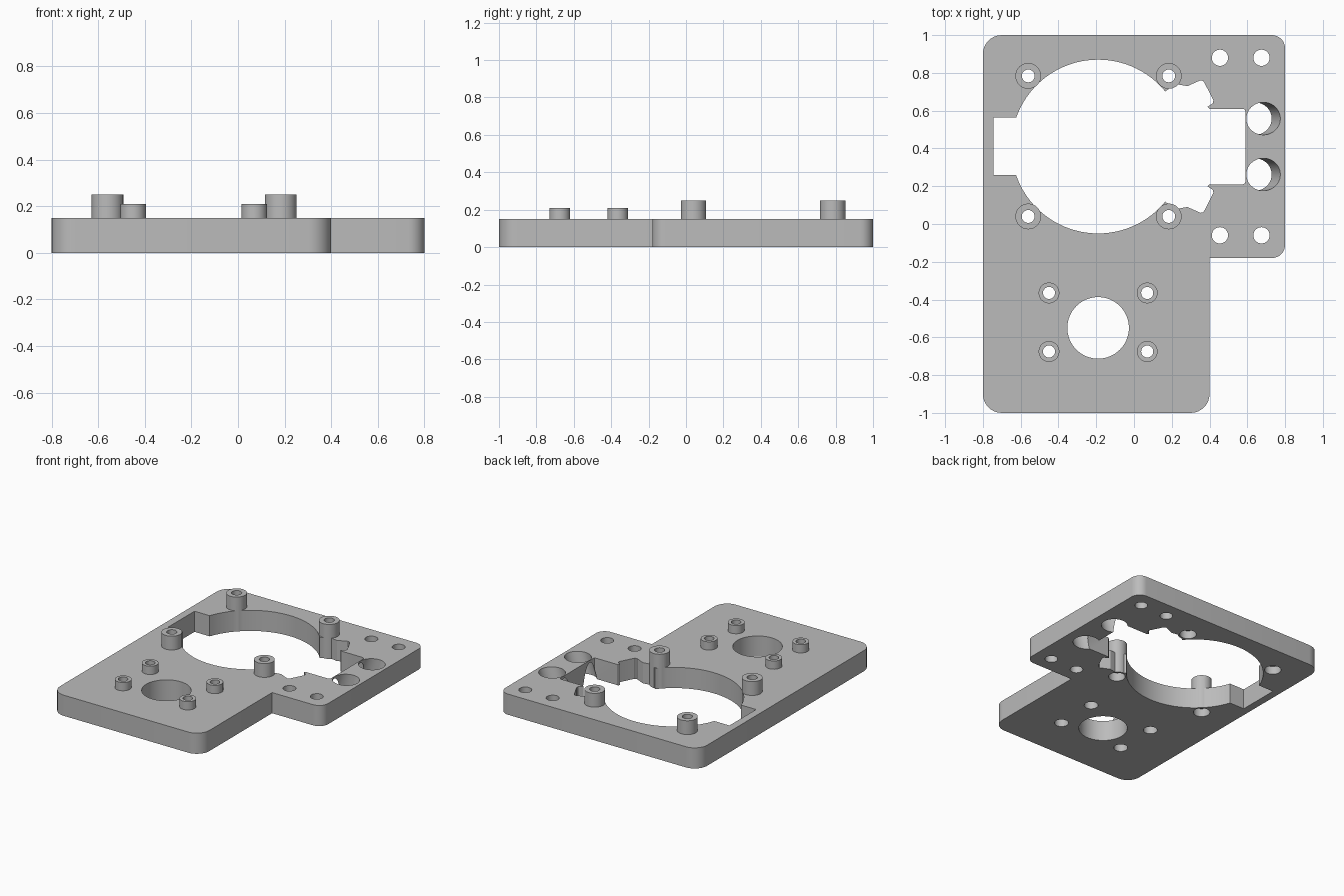
import bpy, bmesh, math
from mathutils import Matrix

if "Cube" in bpy.data.objects:
    bpy.data.objects.remove(bpy.data.objects["Cube"])

T = 0.15          # plate thickness
CX, CY = -0.19, 0.41   # centre of the large opening

grey = bpy.data.materials.new("light grey")
grey.use_nodes = True
colour = (0.5, 0.5, 0.5, 1)
grey.diffuse_color = colour
grey.node_tree.nodes["Principled BSDF"].inputs["Base Color"].default_value = colour


def finish(bm, name):
    bmesh.ops.recalc_face_normals(bm, faces=bm.faces)
    mesh = bpy.data.meshes.new(name)
    bm.to_mesh(mesh)
    bm.free()
    mesh.materials.append(grey)
    ob = bpy.data.objects.new(name, mesh)
    bpy.context.scene.collection.objects.link(ob)
    return ob


def prism(name, points, z0, z1):
    """Extrude a flat outline from z0 to z1."""
    bm = bmesh.new()
    face = bm.faces.new([bm.verts.new((x, y, z0)) for x, y in points])
    side = bmesh.ops.extrude_face_region(bm, geom=[face])["geom"]
    bmesh.ops.translate(bm, vec=(0, 0, z1 - z0),
                        verts=[v for v in side if isinstance(v, bmesh.types.BMVert)])
    return finish(bm, name)


def cylinder(name, x, y, r, z0, z1, tilt=0, n=48):
    bm = bmesh.new()
    place = Matrix.Translation((x, y, (z0 + z1) / 2)) @ Matrix.Rotation(tilt, 4, 'Y')
    bmesh.ops.create_cone(bm, cap_ends=True, segments=n, radius1=r, radius2=r,
                          depth=z1 - z0, matrix=place)
    return finish(bm, name)


def rounded(corners, steps=8):
    """Outline with each (x, y, radius) right-angled corner rounded."""
    out = []
    for i, (x, y, r) in enumerate(corners):
        if r == 0:
            out.append((x, y))
            continue
        px, py, _ = corners[i - 1]
        nx, ny, _ = corners[(i + 1) % len(corners)]
        la, lb = math.hypot(px - x, py - y), math.hypot(nx - x, ny - y)
        ax, ay = (px - x) / la * r, (py - y) / la * r
        bx, by = (nx - x) / lb * r, (ny - y) / lb * r
        for k in range(steps + 1):
            t = k / steps * math.pi / 2
            s, c = 1 - math.sin(t), 1 - math.cos(t)
            out.append((x + ax * s + bx * c, y + ay * s + by * c))
    return out


def combine(target, other, operation):
    """Apply a boolean and throw the helper away."""
    other.hide_render = True
    mod = target.modifiers.new("combine", 'BOOLEAN')
    mod.operation, mod.object, mod.solver = operation, other, 'EXACT'
    deps = bpy.context.evaluated_depsgraph_get()
    mesh = bpy.data.meshes.new_from_object(target.evaluated_get(deps))
    target.modifiers.clear()
    target.data = mesh
    bpy.data.objects.remove(other)


# Base plate with side tab
plate = prism("mounting_plate", rounded([
    (-0.8, -1, 0.1), (0.4, -1, 0.1), (0.4, -0.18, 0),
    (0.8, -0.18, 0.07), (0.8, 1, 0.07), (-0.8, 1, 0.1)]), 0, T)


def cut(ob):
    combine(plate, ob, 'DIFFERENCE')


# Large round opening with left slot and notched right slot
cut(cylinder("round_opening", CX, CY, 0.46, -0.1, 0.4, n=96))
cut(prism("left_slot", [(-0.745, 0.26), (-0.4, 0.26), (-0.4, 0.565), (-0.745, 0.565)],
          -0.1, 0.4))
upper = [(0.1, 0.6), (0.167, 0.703), (0.22, 0.741), (0.283, 0.73), (0.352, 0.761),
         (0.365, 0.758), (0.373, 0.748), (0.42, 0.655), (0.418, 0.64), (0.389, 0.62),
         (0.4, 0.61), (0.575, 0.61), (0.586, 0.606), (0.59, 0.595)]
lower = [(x, 2 * CY - y) for x, y in reversed(upper)]
cut(prism("right_slot", upper + lower, -0.1, 0.4))

# Lower round opening
cut(cylinder("lower_opening", CX, -0.55, 0.163, -0.1, 0.4, n=64))

# Tilted holes and plain screw holes in the tab
for side in (-1, 1):
    cut(cylinder("tilted_hole", 0.662, CY + side * 0.148, 0.086, -0.15, 0.3,
                 tilt=math.radians(17)))
    for x in (0.455, 0.675):
        cut(cylinder("screw_hole", x, CY + side * 0.47, 0.043, -0.1, 0.4, n=32))

# Bosses: centre, half spacing, radius, top, bore and recess underneath
bosses = [(-0.188, 0.412, 0.372, 0.372, 0.068, 0.25, 0.034, 0.056),
          (-0.19, -0.52, 0.26, 0.155, 0.055, 0.21, 0.032, 0.047)]
for x, y, dx, dy, r, top, bore, recess in bosses:
    for sx in (-1, 1):
        for sy in (-1, 1):
            px, py = x + sx * dx, y + sy * dy
            combine(plate, cylinder("boss", px, py, r, 0, top), 'UNION')
            cut(cylinder("bore", px, py, bore, -0.1, 0.4, n=32))
            cut(cylinder("recess", px, py, recess, -0.1, 0.06, n=32))

# Smooth round walls, keep edges sharp
bpy.ops.object.select_all(action='DESELECT')
plate.select_set(True)
bpy.context.view_layer.objects.active = plate
bpy.ops.object.shade_smooth_by_angle(angle=math.radians(30))
